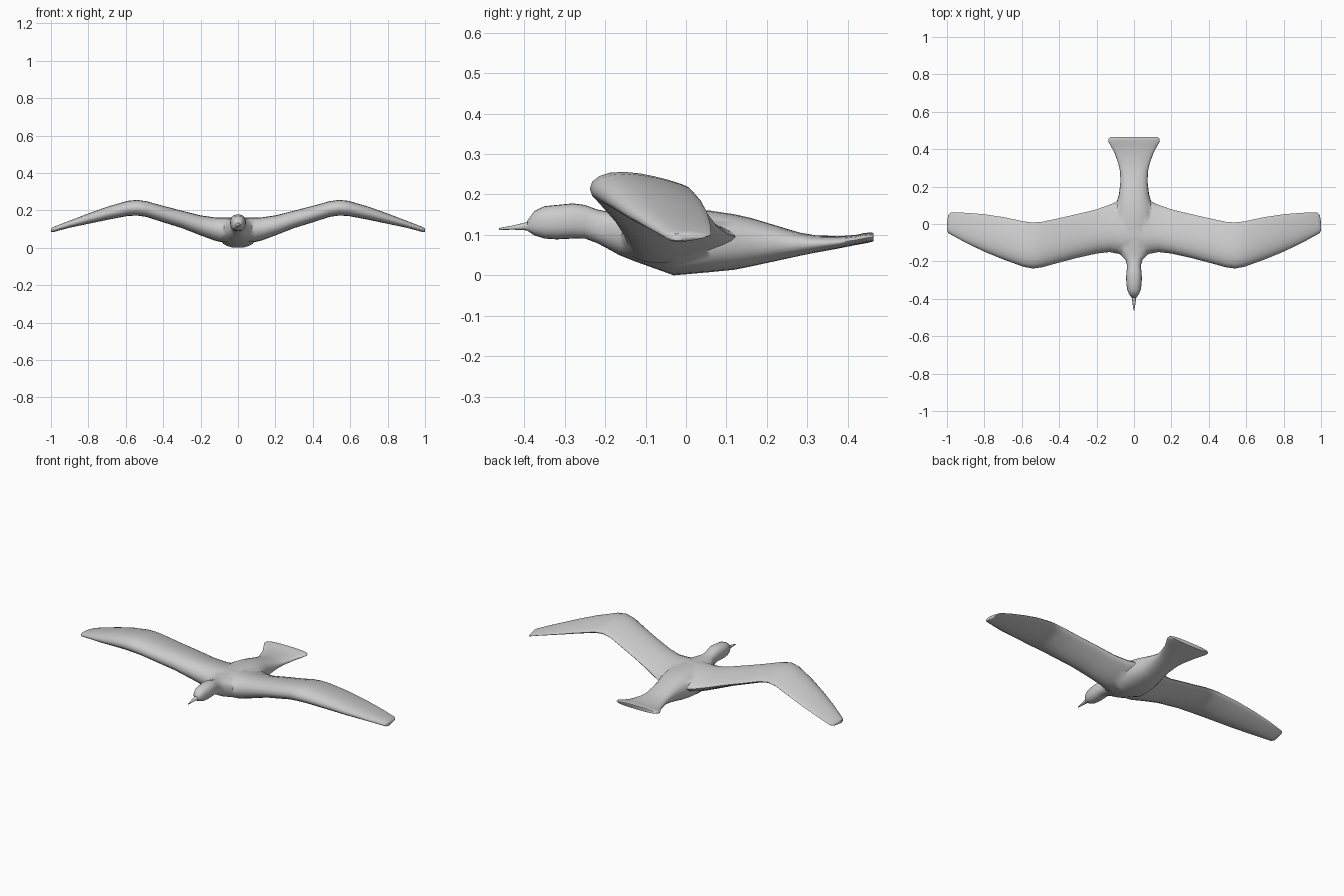
import bpy, bmesh, math


def loft(name, rings):
    """Skin a closed tube over a list of equal-length point rings."""
    bm = bmesh.new()
    loops = [[bm.verts.new(p) for p in ring] for ring in rings]
    n = len(loops[0])
    for a, b in zip(loops, loops[1:]):
        for i in range(n):
            j = (i + 1) % n
            bm.faces.new((a[i], a[j], b[j], b[i]))
    bm.faces.new(loops[0])
    bm.faces.new(loops[-1])
    bmesh.ops.recalc_face_normals(bm, faces=bm.faces)
    mesh = bpy.data.meshes.new(name)
    bm.to_mesh(mesh)
    bm.free()
    obj = bpy.data.objects.new(name, mesh)
    bpy.context.collection.objects.link(obj)
    return obj


def power(v, e):
    return math.copysign(abs(v) ** e, v)


def body_ring(y, w, top, bottom, n=24, e=0.85):
    """Rounded cross-section of the body, facing along y."""
    c, h = (top + bottom) / 2, (top - bottom) / 2
    angles = [2 * math.pi * i / n for i in range(n)]
    return [(w * power(math.cos(a), e), y, c + h * power(math.sin(a), e)) for a in angles]


def wing_ring(x, lead, trail, top, bottom, n=20):
    """Aerofoil cross-section: full at the front, thin at the back."""
    c, h = (top + bottom) / 2, (top - bottom) / 2
    mid, half = (lead + trail) / 2, (trail - lead) / 2
    ring = []
    for i in range(n):
        a = 2 * math.pi * i / n
        u = math.cos(a)
        ring.append((x, mid + half * u, c + h * math.sin(a) * (1 - 0.5 * u) / 1.1))
    return ring


def shade(obj, angle):
    bpy.ops.object.select_all(action='DESELECT')
    obj.select_set(True)
    bpy.context.view_layer.objects.active = obj
    bpy.ops.object.shade_smooth_by_angle(angle=math.radians(angle))


# Body, neck, head and fanned tail: y, half width, top, bottom
body_sections = [
    (-0.392, 0.014, 0.136, 0.110), (-0.375, 0.027, 0.159, 0.099),
    (-0.35, 0.036, 0.171, 0.091), (-0.32, 0.041, 0.174, 0.089),
    (-0.28, 0.042, 0.178, 0.091), (-0.25, 0.039, 0.174, 0.091),
    (-0.22, 0.037, 0.163, 0.080), (-0.19, 0.046, 0.157, 0.064),
    (-0.165, 0.072, 0.155, 0.050), (-0.13, 0.092, 0.158, 0.036),
    (-0.03, 0.105, 0.162, 0.0), (0.06, 0.105, 0.160, 0.008),
    (0.12, 0.092, 0.151, 0.014), (0.16, 0.080, 0.142, 0.022),
    (0.22, 0.073, 0.124, 0.035), (0.28, 0.074, 0.106, 0.048),
    (0.32, 0.083, 0.099, 0.056), (0.38, 0.104, 0.097, 0.067),
    (0.42, 0.126, 0.100, 0.075), (0.442, 0.138, 0.105, 0.079),
    (0.456, 0.136, 0.106, 0.082), (0.464, 0.125, 0.105, 0.084)]
body = loft("body", [body_ring(*s) for s in body_sections])

# Beak
beak = loft("beak", [body_ring(y, w, t, b, 12) for y, w, t, b in (
    (-0.38, 0.015, 0.137, 0.108), (-0.40, 0.011, 0.130, 0.112), (-0.43, 0.007, 0.123, 0.113),
    (-0.463, 0.002, 0.117, 0.112))])

# Wings: x, leading edge, trailing edge, top, bottom
half_wing = [
    (0.05, -0.165, 0.13, 0.161, 0.03), (0.09, -0.158, 0.122, 0.161, 0.030),
    (0.13, -0.15, 0.103, 0.163, 0.040), (0.2, -0.158, 0.078, 0.173, 0.066),
    (0.3, -0.18, 0.054, 0.198, 0.105), (0.4, -0.206, 0.031, 0.224, 0.136),
    (0.49, -0.231, 0.012, 0.249, 0.165), (0.54, -0.238, 0.008, 0.256, 0.172),
    (0.59, -0.229, 0.014, 0.251, 0.170), (0.7, -0.189, 0.037, 0.219, 0.149),
    (0.8, -0.148, 0.052, 0.183, 0.128), (0.9, -0.1, 0.06, 0.145, 0.107),
    (0.98, -0.056, 0.062, 0.114, 0.086), (0.993, -0.048, 0.048, 0.108, 0.083),
    (1.0, -0.036, 0.012, 0.103, 0.086)]
mirrored = [(-s[0],) + s[1:] for s in reversed(half_wing)]
wings = loft("wings", [wing_ring(*s) for s in mirrored + half_wing])

# Join the wings and beak into the body as one skin
for part in (wings, beak):
    mod = body.modifiers.new("join", 'BOOLEAN')
    mod.operation = 'UNION'
    mod.solver = 'EXACT'
    mod.object = part
    bpy.context.view_layer.objects.active = body
    bpy.ops.object.modifier_apply(modifier=mod.name)
    bpy.data.objects.remove(part)
body.name = "bird"
shade(body, 50)
